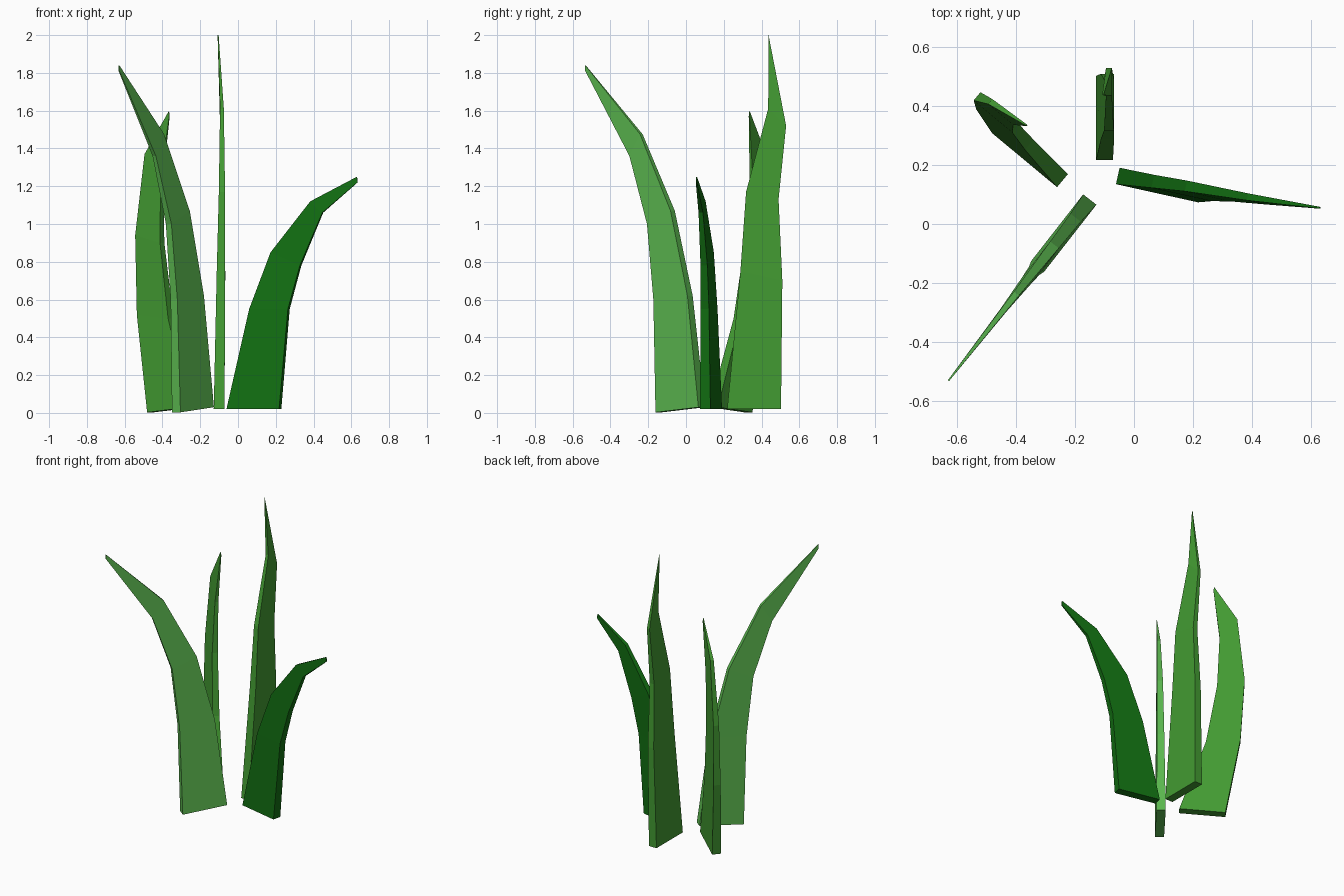
import bpy, bmesh
from mathutils import Vector


def material(name, rgb):
    m = bpy.data.materials.new(name)
    m.diffuse_color = (*rgb, 1)
    return m


dark = material("dark_green", (0.006, 0.16, 0.006))
mid = material("mid_green", (0.056, 0.33, 0.032))
light = material("light_green", (0.107, 0.485, 0.08))


def blade(name, mat, origin, direction, rows):
    """Loft a blade. Row: inner reach, inner z, outer reach, outer z, sideways bend, thickness."""
    o = Vector((*origin, 0))
    d = Vector((*direction, 0)).normalized()
    n = Vector((-d.y, d.x, 0))
    bm = bmesh.new()
    rings = []
    for si, zi, so, zo, bend, t in rows:
        ring = []
        for s, z, side in ((si, zi, -1), (so, zo, -1), (so, zo, 1), (si, zi, 1)):
            p = o + d * s + n * (bend + side * t / 2)
            p.z = z
            ring.append(bm.verts.new(p))
        rings.append(ring)
    for a, b in zip(rings, rings[1:]):
        for i in range(4):
            j = (i + 1) % 4
            bm.faces.new((a[i], a[j], b[j], b[i]))
    bm.faces.new(rings[0][::-1])
    bm.faces.new(rings[-1])
    bmesh.ops.recalc_face_normals(bm, faces=bm.faces)
    me = bpy.data.meshes.new(name)
    bm.to_mesh(me)
    bm.free()
    me.materials.append(mat)
    bpy.context.collection.objects.link(bpy.data.objects.new(name, me))


# short dark blade leaning right
blade("right_blade", dark, (-0.055, 0.163), (0.976, -0.216), [
    (0, .02, .285, .02, 0, .057), (.12, .55, .33, .55, .008, .045),
    (.233, .85, .392, .78, .017, .037), (.445, 1.12, .51, 1.06, .026, .024),
    (.692, 1.25, .695, 1.22, .043, .006)])

# long light blade leaning forward and left
blade("front_blade", light, (-0.15, 0.083), (-0.615, -0.788), [
    (0, .03, .288, .003, 0, .057), (.078, .62, .307, .6, 0, .045),
    (.195, 1.07, .353, 1.0, 0, .037), (.405, 1.475, .477, 1.36, 0, .022),
    (.78, 1.84, .78, 1.81, 0, .005)])

# tallest blade, upright at the back
blade("back_blade", mid, (-0.1, 0.218), (0, 1), [
    (0, .02, .285, .02, 0, .057), (.07, .75, .292, .7, -.01, .045),
    (.10, 1.17, .272, 1.13, -.015, .033), (.217, 1.61, .312, 1.52, -.015, .02),
    (.22, 2.0, .223, 1.98, .005, .005)])

# blade on the left that curls back inward
blade("left_blade", mid, (-0.243, 0.147), (-0.77, 0.64), [
    (0, .03, .286, .003, 0, .057), (.165, .5, .38, .52, -.022, .045),
    (.235, .9, .406, .94, -.035, .036), (.25, 1.24, .36, 1.37, -.05, .022),
    (.212, 1.57, .216, 1.595, -.067, .005)])
